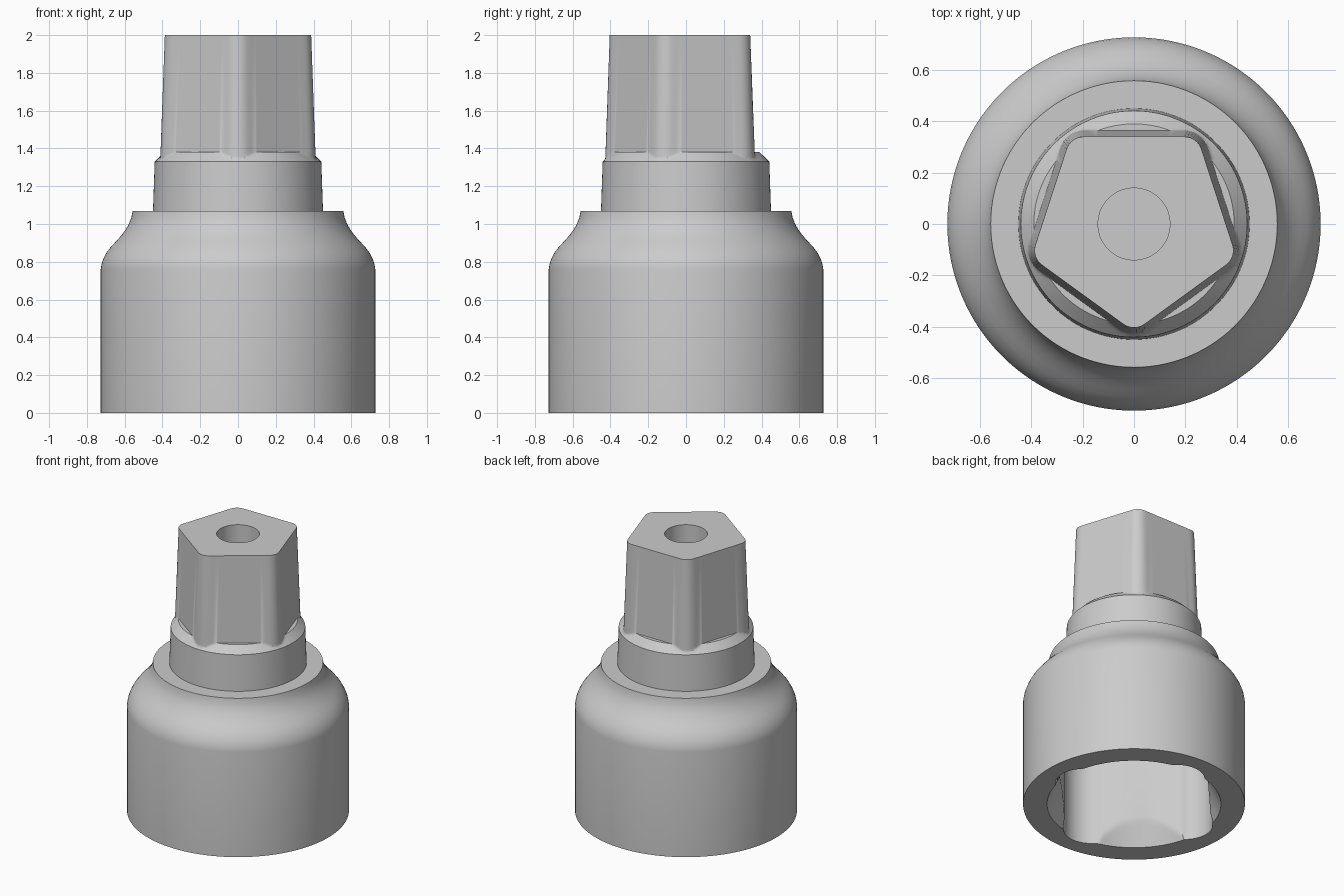
import bpy, bmesh, math

if "Cube" in bpy.data.objects:
    bpy.data.objects.remove(bpy.data.objects["Cube"])

N = 240                      # points around every ring
START = -math.pi / 2         # first corner of every polygon faces the front

steel = bpy.data.materials.new("steel_grey")
steel.diffuse_color = (0.6, 0.6, 0.6, 1)
steel.use_nodes = True
steel.node_tree.nodes["Principled BSDF"].inputs["Base Color"].default_value = steel.diffuse_color


def circle(r):
    return lambda t: r


def polygon(sides, apothem, rho):
    """Regular polygon with rounded corners, as a radius by angle."""
    h = math.pi / sides
    c = (apothem - rho) / math.cos(h)
    limit = math.atan2(rho * math.sin(h), c + rho * math.cos(h))

    def radius(t):
        p = (t - START) % (2 * h)
        p = min(p, 2 * h - p)
        if p < limit:
            return c * math.cos(p) + math.sqrt(rho**2 - (c * math.sin(p))**2)
        return apothem / math.cos(h - p)
    return radius


def relieved_square(t):
    """Square recess whose corners are cut slightly deeper than its flats."""
    p = (t - START) % (math.pi / 2) - math.pi / 4
    if abs(p) < math.radians(30):
        return 0.48 / math.cos(p)
    return polygon(4, 0.49, 0.185)(t)


def widest(a, b):
    return lambda t: max(a(t), b(t))


def drive(z):
    """Tapered five-sided drive section at height z."""
    f = (z - 1.3) / 0.7
    return polygon(5, 0.367 - 0.027 * f, 0.105 - 0.035 * f)


def loft(name, rings):
    """Skin a list of (height, radius function) rings and cap both ends."""
    bm = bmesh.new()
    rows = []
    for z, radius in rings:
        row = []
        for i in range(N):
            t = START + math.tau * i / N
            r = radius(t)
            row.append(bm.verts.new((r * math.cos(t), r * math.sin(t), z)))
        rows.append(row)
    for a, b in zip(rows, rows[1:]):
        for i in range(N):
            j = (i + 1) % N
            bm.faces.new((a[i], a[j], b[j], b[i]))
    bm.faces.new(rows[0])
    bm.faces.new(rows[-1])
    bmesh.ops.remove_doubles(bm, verts=bm.verts, dist=1e-5)
    bmesh.ops.recalc_face_normals(bm, faces=bm.faces)
    mesh = bpy.data.meshes.new(name)
    bm.to_mesh(mesh)
    bm.free()
    mesh.materials.append(steel)
    ob = bpy.data.objects.new(name, mesh)
    bpy.context.collection.objects.link(ob)
    bpy.ops.object.select_all(action='DESELECT')
    ob.select_set(True)
    bpy.context.view_layer.objects.active = ob
    bpy.ops.object.shade_smooth_by_angle(angle=math.radians(30))
    return ob


# Square recess with a conical lead-in
recess = [(0.75, relieved_square)]
recess += [(0.03 * k, widest(relieved_square, circle(0.57 - 0.015 * k)))
           for k in range(6, -1, -1)]

# Outer wall, shoulder and collar
outer = [(0, 0.727), (0.76, 0.727), (0.79, 0.722), (0.82, 0.711), (0.85, 0.695),
         (0.88, 0.672), (0.91, 0.644), (0.94, 0.617), (0.97, 0.595), (1.0, 0.578),
         (1.035, 0.564), (1.07, 0.558), (1.07, 0.45), (1.33, 0.441)]
outer = [(z, circle(r)) for z, r in outer]

# Collar chamfer, scalloped where the drive corners run into it
chamfer = [(1.33 + 0.01 * k, widest(circle(0.441 - 0.0102 * k), drive(1.33 + 0.01 * k)))
           for k in range(1, 6)]

# Five-sided drive with a blind hole in its end
tip = [(1.38, drive(1.38)), (2.0, drive(2.0)), (2.0, circle(0.14)), (1.5, circle(0.14))]

loft("socket_with_pentagon_drive", recess + outer + chamfer + tip)
